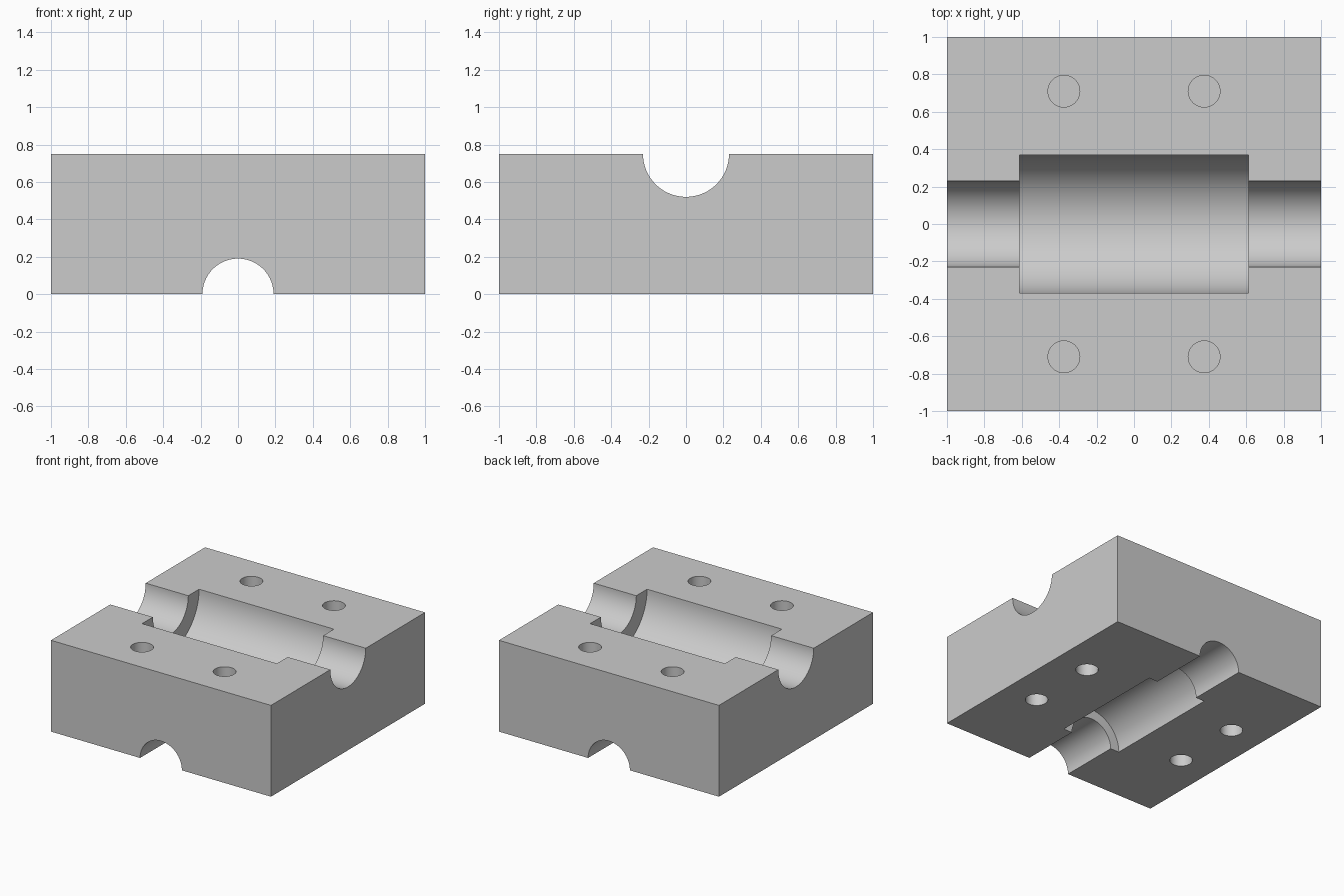
import bpy
from math import pi, radians

default = bpy.data.objects.get("Cube")
if default:
    bpy.data.objects.remove(default, do_unlink=True)

HEIGHT = 0.75

steel = bpy.data.materials.new("light_grey")
steel.use_nodes = True
grey = (0.6, 0.6, 0.6, 1)
steel.diffuse_color = grey
steel.node_tree.nodes["Principled BSDF"].inputs["Base Color"].default_value = grey

# Solid block
bpy.ops.mesh.primitive_cube_add(size=2, location=(0, 0, HEIGHT / 2))
block = bpy.context.object
block.name = "mould_block"
block.scale.z = HEIGHT / 2
bpy.ops.object.transform_apply(location=True, rotation=True, scale=True)
block.data.materials.append(steel)


def cut(radius, length, location, rotation=(0, 0, 0), sides=96):
    """Bore a cylinder out of the block."""
    bpy.ops.mesh.primitive_cylinder_add(vertices=sides, radius=radius, depth=length,
                                        location=location, rotation=rotation)
    cutter = bpy.context.object
    cutter.hide_render = True
    cutter.data.materials.append(steel)
    mod = block.modifiers.new("bore", 'BOOLEAN')
    mod.operation = 'DIFFERENCE'
    mod.solver = 'EXACT'
    mod.object = cutter
    bpy.ops.object.select_all(action='DESELECT')
    bpy.context.view_layer.objects.active = block
    block.select_set(True)
    bpy.ops.object.modifier_apply(modifier=mod.name)
    bpy.data.objects.remove(cutter, do_unlink=True)


# Stepped half-round channel along x in the top
along_x = (0, pi / 2, 0)
cut(0.23, 2.4, (0, 0, HEIGHT), along_x)
cut(0.37, 1.226, (0, 0, HEIGHT), along_x)

# Stepped half-round channel along y in the bottom
along_y = (pi / 2, 0, 0)
cut(0.19, 2.4, (0, 0, 0), along_y)
cut(0.27, 1.0, (0, 0, 0), along_y)

# Blind dowel holes in both faces
DEPTH = 0.25
for sx in (-1, 1):
    for sy in (-1, 1):
        cut(0.085, 2 * DEPTH, (sx * 0.375, sy * 0.71, HEIGHT), sides=48)
        cut(0.085, 2 * DEPTH, (sx * 0.71, sy * 0.295, 0), sides=48)

bpy.ops.object.shade_smooth_by_angle(angle=radians(30))
